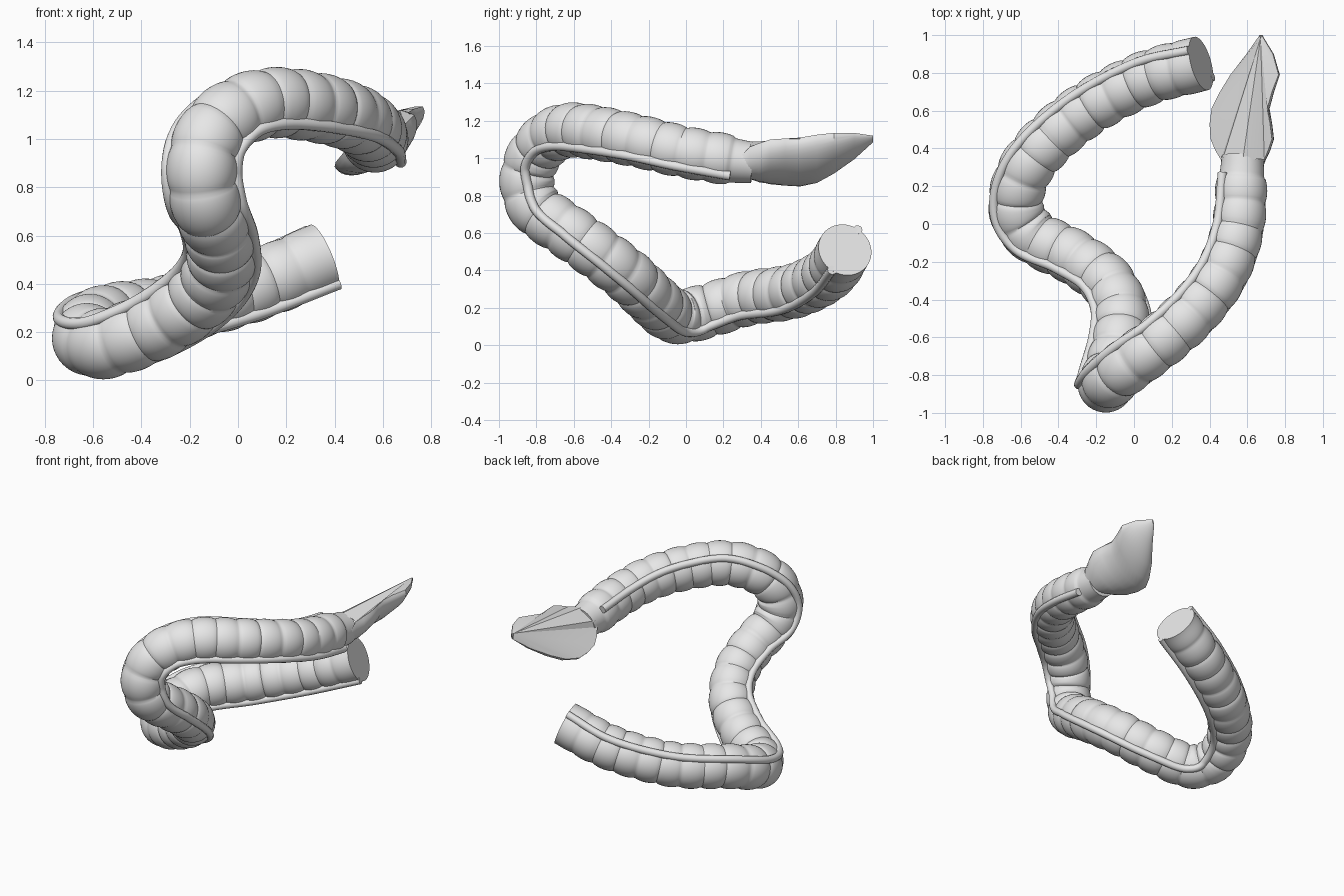
import bpy
import math
from mathutils import Vector

cube = bpy.data.objects.get("Cube")
if cube:
    bpy.data.objects.remove(cube, do_unlink=True)

grey = bpy.data.materials.new("plain grey")
grey.use_nodes = True
colour = (0.8, 0.8, 0.8, 1)
grey.diffuse_color = colour
grey.node_tree.nodes["Principled BSDF"].inputs["Base Color"].default_value = colour

# Centre line of the body, from the cut end to the neck
PATH = [Vector(p) for p in (
    (.355, .85, .51), (.05, .765, .385), (-.29, .58, .29), (-.55, .33, .25),
    (-.625, .10, .18), (-.54, -.06, .155), (-.33, -.17, .235), (-.15, -.30, .36),
    (-.07, -.46, .485), (-.08, -.64, .615), (-.13, -.80, .73), (-.15, -.85, .87),
    (-.12, -.82, 1.0), (-.015, -.735, 1.105), (.14, -.62, 1.15), (.325, -.45, 1.13),
    (.47, -.25, 1.09), (.55, -.02, 1.035), (.57, .24, .99), (.575, .36, .975))]
# Direction from the centre line to the upper cord, in the same order
SIDE = [Vector(p) for p in (
    (-5, 7, 11), (-5, 8, 10), (-7, 7, 10), (-9, 5, 9), (-11, 0, 8),
    (-10, -6, 8), (-9, -6, 9), (-12, -2, 7), (-14, 0, 5), (-14, 0, 3),
    (-15, 0, 0), (-15, 0, 0), (-14, 3, 3), (-12, 6, 6), (-9, 8, 9),
    (-10, 7, 9), (-12, 4, 9), (-12, 0, 9), (-11, 0, 9), (-11, 0, 9))]


def spline(pts, t):
    """Smooth curve through all points, t counted in points."""
    i = min(int(t), len(pts) - 2)
    f = t - i
    b, c = pts[i], pts[i + 1]
    a = pts[i - 1] if i else b * 2 - c
    d = pts[i + 2] if i + 2 < len(pts) else c * 2 - b
    return (b * 2 + (c - a) * f + (a * 2 - b * 5 + c * 4 - d) * f ** 2
            + (b * 3 - a - c * 3 + d) * f ** 3) / 2


def make(name, verts, faces, angle):
    mesh = bpy.data.meshes.new(name)
    mesh.from_pydata(verts, [], faces)
    mesh.materials.append(grey)
    obj = bpy.data.objects.new(name, mesh)
    bpy.context.collection.objects.link(obj)
    bpy.ops.object.select_all(action="DESELECT")
    obj.select_set(True)
    bpy.context.view_layer.objects.active = obj
    bpy.ops.object.mode_set(mode="EDIT")
    bpy.ops.mesh.select_all(action="SELECT")
    bpy.ops.mesh.normals_make_consistent(inside=False)
    bpy.ops.object.mode_set(mode="OBJECT")
    bpy.ops.object.shade_smooth_by_angle(angle=math.radians(angle))


def tube(name, centres, sides, radii, n, angle):
    """Round tube along centres, with flat ends."""
    verts, last = [], len(centres) - 1
    for i, (c, side, r) in enumerate(zip(centres, sides, radii)):
        tan = (centres[min(i + 1, last)] - centres[max(i - 1, 0)]).normalized()
        u = (side - tan * side.dot(tan)).normalized()
        v = tan.cross(u)
        for k in range(n):
            a = math.tau * k / n
            verts.append(c + (u * math.cos(a) + v * math.sin(a)) * r)
    faces = [(i * n + k, i * n + (k + 1) % n, (i + 1) * n + (k + 1) % n, (i + 1) * n + k)
             for i in range(last) for k in range(n)]
    faces += [tuple(range(n)), tuple(range(last * n, last * n + n))]
    make(name, verts, faces, angle)


# Even steps along the centre line
STEPS, SEGMENTS = 420, 33
fine = [i * (len(PATH) - 1) / 4000 for i in range(4001)]
lengths = [0.0]
for a, b in zip(fine, fine[1:]):
    lengths.append(lengths[-1] + (spline(PATH, b) - spline(PATH, a)).length)
ts, j = [], 0
for i in range(STEPS + 1):
    while j < 4000 and lengths[j] < lengths[-1] * i / STEPS:
        j += 1
    ts.append(fine[j])
centres = [spline(PATH, t) for t in ts]
sides = [spline(SIDE, t) for t in ts]
neck = next(i for i, t in enumerate(ts) if t >= len(PATH) - 2)

# Ringed body: sharp grooves, narrowing into a plain neck
radii = []
for i in range(STEPS + 1):
    if i <= neck:
        bulge = abs(math.sin(math.pi * SEGMENTS * i / neck)) ** 0.5
        taper = 1 - 0.07 * max(0, i / neck - 0.8) / 0.2
        plain = max(0, 1 - i / 20)
        ringed = 0.132 + 0.016 * bulge
        radii.append((ringed + (0.146 - ringed) * plain) * taper)
    else:
        radii.append(0.12 - 0.01 * (i - neck) / (STEPS - neck))
tube("ringed_body", centres, sides, radii, 40, 35)

# Two cords on opposite sides of the body
for name, sign in (("upper_cord", 1), ("lower_cord", -1)):
    line, outs = [], []
    for i in range(0, neck + 2, 2):
        tan = (centres[i + 1] - centres[max(i - 1, 0)]).normalized()
        out = (sides[i] - tan * sides[i].dot(tan)).normalized() * sign
        line.append(centres[i] + out * (0.143 - 0.01 * max(0, i / neck - 0.8) / 0.2))
        outs.append(out)
    tube(name, line, outs, [0.025] * len(line), 12, 50)

# Tilted scoop tip: y, left x, right x, left rim z, right rim z, depth of the belly
STATIONS = [
    (.28, .465, .68, 1.0, 1.0, .125), (.34, .46, .69, .975, 1.06, .13),
    (.39, .43, .71, .935, 1.08, .13), (.45, .405, .73, .905, 1.10, .12),
    (.53, .40, .72, .885, 1.105, .11), (.61, .41, .705, .872, 1.11, .10),
    (.70, .455, .73, .885, 1.125, .09), (.79, .51, .765, .93, 1.135, .07),
    (.90, .595, .735, 1.0, 1.135, .04), (1.0, .665, .675, 1.085, 1.12, .01)]
ARC = 16
verts, faces = [], []
for y, xl, xr, zl, zr, depth in STATIONS:
    start, chord = Vector((xl, y, zl)), Vector((xr - xl, 0, zr - zl))
    down = Vector((chord.z, 0, -chord.x)).normalized()
    for k in range(ARC + 1):
        a = math.pi * k / ARC
        verts.append(start + chord * (1 - math.cos(a)) / 2 + down * depth * math.sin(a))
row = ARC + 1
for i in range(len(STATIONS) - 1):
    for k in range(ARC):
        a = i * row + k
        faces.append((a, a + 1, a + row + 1, a + row))
tip_start = (len(STATIONS) - 1) * row
faces.append(tuple(range(tip_start, tip_start + row)))

# Flat facets fanning from the point back to the neck
neck_top = len(verts)
verts += [(.47, .345, 1.02), (.575, .335, 1.087), (.665, .345, 1.07)]
left = [i * row for i in range(len(STATIONS) - 1, 0, -1)]
right = [i * row + ARC for i in range(1, len(STATIONS))]
rim = left + [neck_top, neck_top + 1, neck_top + 2] + right
apex = len(verts)
verts.append((.67, .985, 1.12))
faces += [(a, b, apex) for a, b in zip(rim, rim[1:])]
make("scoop_tip", verts, faces, 30)
